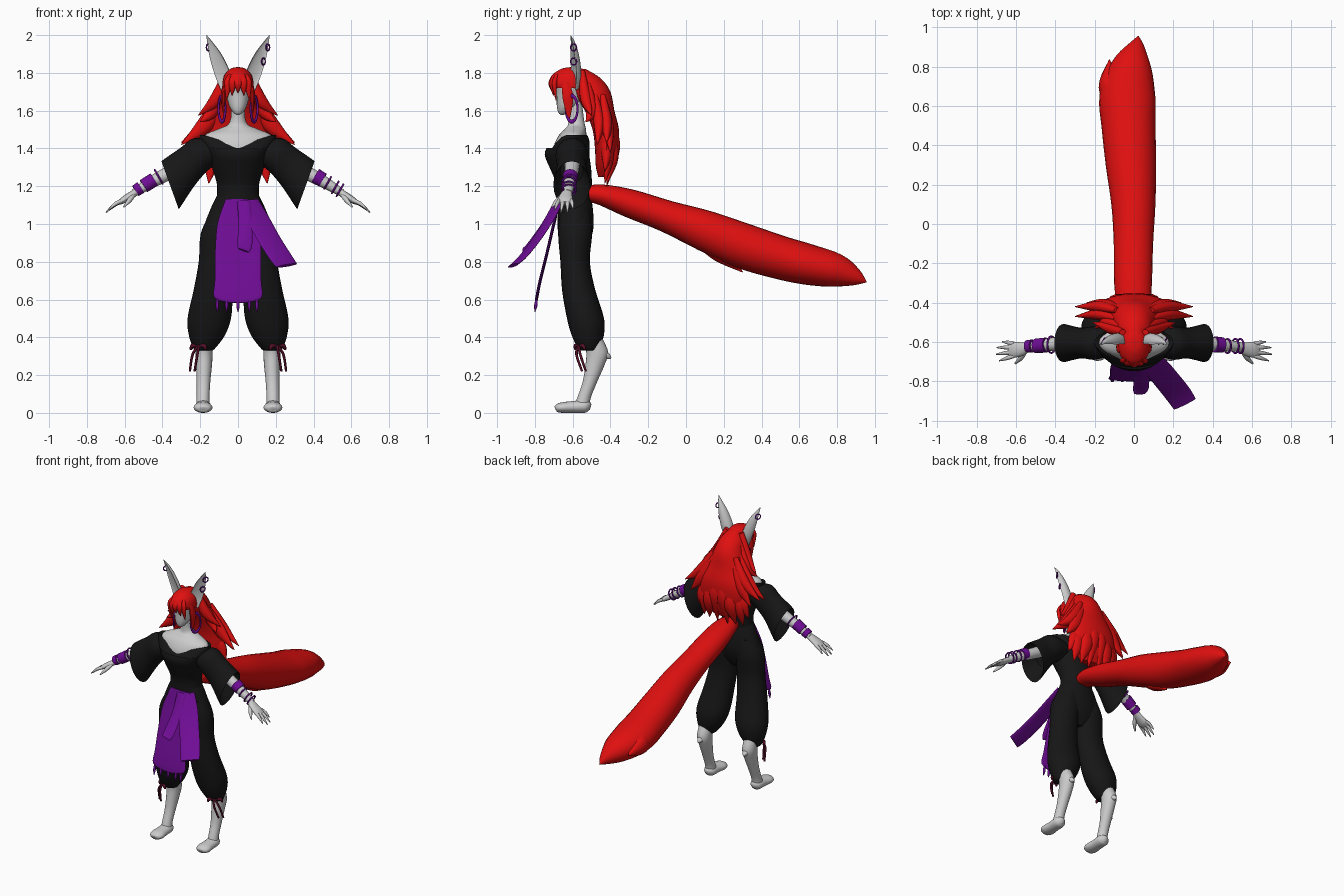
import bpy, bmesh, math
from mathutils import Vector


def material(name, rgb):
    m = bpy.data.materials.new(name)
    m.diffuse_color = (*rgb, 1)
    return m


RED = material("hair_red", (0.75, 0.005, 0.005))
PURPLE = material("cloth_purple", (0.16, 0.004, 0.30))
BLACK = material("cloth_black", (0.008, 0.008, 0.008))
WINE = material("cord_wine", (0.09, 0.005, 0.02))
UP = (0, 0, 1)


def spline(pts, steps):
    """Catmull-Rom through tuples of (x, y, z, radius a, radius b)."""
    out = []
    for i in range(len(pts) - 1):
        p = [pts[max(i - 1, 0)], pts[i], pts[i + 1], pts[min(i + 2, len(pts) - 1)]]
        for k in range(steps):
            t = k / steps
            out.append([0.5 * (2 * b + (c - a) * t + (2 * a - 5 * b + 4 * c - d) * t * t
                               + (3 * b - a - 3 * c + d) * t ** 3) for a, b, c, d in zip(*p)])
    return out + [list(pts[-1])]


def tube(name, pts, mat=None, segs=20, ref=(0, 1, 0), tan=None, steps=4, dent=1.0, mirror=False, edit=None):
    """Loft ellipses along a path; tan fixes the section plane, dent hollows one side."""
    rows = spline(pts, steps)
    for sx in ((1, -1) if mirror else (1,)):
        bm = bmesh.new()
        rings = []
        for i, r in enumerate(rows):
            c = Vector(r[:3])
            t = Vector(tan) if tan else Vector(rows[min(i + 1, len(rows) - 1)][:3]) - Vector(rows[max(i - 1, 0)][:3])
            t.normalize()
            side = t.cross(Vector(ref)).normalized()
            up = side.cross(t)
            ring = []
            for k in range(segs):
                a = 2 * math.pi * k / segs
                s = math.sin(a) * (dent if math.sin(a) < 0 else 1)
                v = c + side * math.cos(a) * max(r[3], .001) + up * s * max(r[4], .001)
                if edit:
                    v = edit(v)
                ring.append(bm.verts.new((v.x * sx, v.y, v.z)))
            rings.append(ring)
        for p, q in zip(rings, rings[1:]):
            for k in range(segs):
                bm.faces.new((p[k], p[k - 1], q[k - 1], q[k]))
        bm.faces.new(rings[0])
        bm.faces.new(rings[-1])
        bmesh.ops.recalc_face_normals(bm, faces=bm.faces)
        me = bpy.data.meshes.new(name)
        bm.to_mesh(me)
        bm.free()
        me.polygons.foreach_set("use_smooth", [True] * len(me.polygons))
        me.set_sharp_from_angle(angle=math.radians(55))
        if mat:
            me.materials.append(mat)
        suffix = ("_right" if sx > 0 else "_left") if mirror else ""
        bpy.context.collection.objects.link(bpy.data.objects.new(name + suffix, me))


def hoop(name, loc, r, minor, rot=(0, 0, 0), scale=(1, 1, 1)):
    bpy.ops.mesh.primitive_torus_add(location=loc, rotation=rot, major_radius=r, minor_radius=minor,
                                     major_segments=24, minor_segments=8)
    o = bpy.context.object
    o.name, o.scale = name, scale
    o.data.materials.append(PURPLE)
    bpy.ops.object.shade_smooth()


def lock(name, a, b, c, w, d, mirror=True, ref=(0, 1, 0)):
    tube(name, [(*a, w * .5, d * .5), (*b, w, d), (*c, .002, .002)], RED, 10, ref=ref, steps=5, mirror=mirror)


# Head, neck and bare shoulders
tube("head", [(0, -.655, 1.578, .008, .008), (0, -.648, 1.59, .025, .028), (0, -.63, 1.625, .047, .054),
              (0, -.61, 1.69, .062, .076), (0, -.61, 1.75, .065, .08), (0, -.6, 1.8, .03, .04)], tan=UP)
tube("neck_and_shoulders", [(0, -.61, 1.33, .13, .09), (0, -.61, 1.41, .165, .09), (0, -.6, 1.47, .175, .073),
                            (0, -.585, 1.505, .10, .055), (0, -.58, 1.54, .043, .042), (0, -.59, 1.66, .035, .037)],
     tan=UP, segs=28)

# Tall cupped ears
tube("ear", [(.06, -.6, 1.72, .035, .035), (.085, -.595, 1.8, .042, .04), (.12, -.6, 1.89, .033, .034),
             (.15, -.605, 1.96, .014, .018), (.167, -.612, 2.0, .001, .001)], dent=-.25, mirror=True,
     ref=(-.4, 1, 0))


# Tunic with a scooped neckline
def scoop(v):
    if v.z > 1.41 and v.y < -.6:
        v.z -= .055 * max(0, 1 - abs(v.x) / .18)
    return v


tube("tunic", [(0, -.59, 1.1, .118, .088), (0, -.59, 1.2, .11, .092), (0, -.61, 1.29, .135, .108),
               (0, -.63, 1.37, .155, .118), (0, -.615, 1.43, .19, .105), (0, -.603, 1.47, .2, .08),
               (0, -.603, 1.455, .17, .07)], BLACK, 32, tan=UP, edit=scoop)
tube("sleeve", [(.12, -.6, 1.385, .06, .07), (.2, -.605, 1.365, .095, .085), (.27, -.605, 1.30, .108, .078),
                (.355, -.605, 1.21, .134, .097), (.34, -.605, 1.225, .12, .085), (.27, -.605, 1.28, .07, .06)],
     BLACK, 24, tan=(.94, 0, -.34), mirror=True)

# Arms and hands
tube("arm", [(.2, -.6, 1.37, .045, .045), (.34, -.605, 1.285, .038, .038), (.45, -.615, 1.225, .032, .032),
             (.55, -.625, 1.165, .02, .022)], mirror=True, segs=16)
tube("palm", [(.535, -.625, 1.172, .019, .022), (.57, -.635, 1.15, .019, .034), (.61, -.64, 1.125, .017, .04),
              (.635, -.64, 1.11, .01, .033)], mirror=True, segs=16)
for i, (y0, x1, y1, z1) in enumerate([(-.67, .685, -.695, 1.075), (-.65, .7, -.662, 1.06),
                                      (-.627, .697, -.628, 1.062), (-.608, .67, -.598, 1.08)]):
    tube(f"finger_{i + 1}", [(.61, y0, 1.125, .011, .011), ((.61 + x1) / 2, (y0 + y1) / 2, (1.14 + z1) / 2, .01, .01),
                             (x1, y1, z1, .003, .003)], segs=8, mirror=True)
tube("thumb", [(.55, -.64, 1.16, .012, .012), (.575, -.68, 1.125, .013, .013), (.605, -.71, 1.09, .004, .004)],
     segs=8, mirror=True, ref=UP)

# Wrist cuffs and bangles
slope = math.radians(120)
tube("left_cuff", [(-.445, -.615, 1.235, .038, .038), (-.5, -.62, 1.2, .037, .037)], PURPLE)
tube("left_small_cuff", [(-.515, -.62, 1.193, .033, .033), (-.543, -.622, 1.175, .032, .032)], PURPLE)
tube("right_cuff", [(.41, -.612, 1.255, .041, .041), (.45, -.615, 1.232, .039, .039)], PURPLE)
for i, x in enumerate((.475, .515, .54)):
    hoop(f"right_bangle_{i + 1}", (x, -.62, 1.218 - .6 * (x - .475)), .036, .005, (0, slope, 0))
hoop("left_bangle", (-.42, -.613, 1.25), .042, .005, (0, -slope, 0))

# Hip and balloon trousers
tube("trouser_hips", [(0, -.59, 1.15, .112, .085), (0, -.585, 1.08, .145, .092), (0, -.585, .98, .18, .095),
                      (0, -.587, .9, .16, .075), (0, -.587, .84, .08, .04)], BLACK, 28, tan=UP)
tube("trouser_leg", [(.075, -.587, 1.06, .07, .08), (.097, -.587, .95, .1, .09), (.108, -.587, .8, .1, .078),
                     (.13, -.568, .65, .105, .088), (.152, -.532, .5, .115, .098), (.165, -.52, .41, .095, .085),
                     (.178, -.515, .345, .06, .058), (.18, -.51, .33, .045, .045)], BLACK, 24, tan=UP, mirror=True)

# Lower legs, hocks and feet
tube("shin", [(.18, -.495, .4, .045, .05), (.18, -.47, .32, .046, .058), (.18, -.483, .25, .042, .05),
              (.183, -.51, .16, .036, .038), (.185, -.54, .08, .034, .036), (.185, -.555, .02, .038, .04)],
     tan=UP, mirror=True)
tube("hock", [(.18, -.45, .315, .03, .03), (.18, -.415, .3, .018, .018), (.18, -.397, .29, .004, .004)],
     ref=UP, segs=12, mirror=True)
tube("foot", [(.185, -.505, .03, .012, .015), (.185, -.53, .035, .04, .034), (.185, -.6, .031, .044, .031),
              (.185, -.655, .028, .05, .028), (.185, -.685, .024, .035, .02), (.185, -.692, .022, .01, .008)],
     ref=UP, mirror=True)

# Ankle cords
for i, (x, y) in enumerate(((.255, -.53), (.23, -.55))):
    tube(f"ankle_cord_{i + 1}", [(.205, -.568, .36, .006, .006), (x - .015, y - .03, .31, .007, .007),
                                 (x, y, .22, .006, .006)], WINE, 8, mirror=True)
for i, s in enumerate((-1, 1)):
    tube(f"ankle_bow_{i + 1}", [(.21, -.566, .355, .004, .004), (.21 + .03 * s, -.565 + .02 * s, .355, .012, .01),
                                (.21 + .04 * s, -.56 + .025 * s, .335, .006, .006)], WINE, 8, mirror=True)

# Front sash: apron, long ribbon, knot flap, tassels
tube("sash_apron", [(.015, -.672, 1.13, .08, .012), (.01, -.7, 1.0, .118, .008), (0, -.735, .85, .121, .008),
                    (0, -.772, .7, .123, .008), (0, -.79, .61, .125, .008), (0, -.794, .583, .05, .006)], PURPLE)
tube("sash_ribbon", [(.06, -.675, 1.12, .055, .012), (.105, -.72, 1.03, .065, .009), (.165, -.79, .92, .066, .009),
                     (.225, -.865, .825, .066, .009), (.258, -.915, .78, .062, .008)], PURPLE, ref=(.3, -.9, .9))
tube("sash_flap", [(.03, -.685, 1.12, .035, .012), (.04, -.755, 1.0, .037, .009), (.035, -.835, .89, .04, .008),
                   (.028, -.862, .86, .03, .006)], PURPLE, 16)
for i, x in enumerate((-.11, -.06, 0, .06, .1)):
    tube(f"tassel_{i + 1}", [(x, -.79, .61, .004, .004), (x, -.795, .57, .009, .009), (x, -.8, .535, .002, .002)],
         PURPLE, 8)

# Hair cap, fringe and face locks
tube("hair_cap", [(0, -.6, 1.83, .01, .015), (0, -.603, 1.822, .04, .055), (0, -.608, 1.79, .071, .1),
                  (0, -.61, 1.75, .082, .113), (0, -.605, 1.72, .082, .105)], RED, 24, tan=UP)
for i, (x, z) in enumerate(((0, 1.695), (.028, 1.68), (.052, 1.655))):
    y = -.715 + 7 * x * x
    lock(f"fringe_{i + 1}", (x * .8, y + .015, 1.79), (x, y, 1.745), (x * 1.15, y + .008, z), .021, .014, i > 0)
lock("face_lock", (.07, -.64, 1.76), (.078, -.625, 1.67), (.07, -.62, 1.54), .013, .03)

# Mane: a lofted mass with pointed locks
tube("mane", [(0, -.57, 1.82, .03, .04), (0, -.54, 1.77, .075, .09), (0, -.5, 1.7, .1, .1),
              (0, -.457, 1.6, .135, .078), (0, -.425, 1.5, .17, .07), (0, -.42, 1.4, .175, .062),
              (0, -.428, 1.31, .14, .05), (0, -.435, 1.25, .09, .03)], RED, 28, tan=UP)
for i, (mid, tip, w) in enumerate((
        ((.115, -.53, 1.66), (.21, -.5, 1.575), .035), ((.135, -.5, 1.6), (.2, -.53, 1.54), .035),
        ((.17, -.46, 1.53), (.3, -.47, 1.42), .045), ((.17, -.42, 1.53), (.3, -.42, 1.43), .04),
        ((.15, -.41, 1.5), (.24, -.4, 1.38), .045), ((.15, -.42, 1.38), (.2, -.43, 1.28), .05),
        ((.13, -.41, 1.36), (.155, -.43, 1.215), .05), ((.08, -.385, 1.36), (.105, -.42, 1.21), .05),
        ((.03, -.378, 1.4), (.04, -.42, 1.2), .045))):
    lock(f"mane_lock_{i + 1}", (mid[0] * .5, mid[1] - .02, mid[2] + .15), mid, tip, w, .03)

# Ear rings and hoop earrings
for i, (x, z) in enumerate(((.158, 1.935), (.135, 1.86), (-.158, 1.935))):
    hoop(f"ear_ring_{i + 1}", (x, -.595, z), .018, .004, (math.radians(90), 0, math.radians(60)))
for s in (-1, 1):
    hoop("hoop_earring", (s * .085, -.605, 1.61), .036, .006,
         (math.radians(90), 0, math.radians(60 * s)), (1, 1.9, 1))

# Tail with split tip
tube("tail", [(0, -.54, 1.16, .05, .04), (0, -.45, 1.155, .08, .055), (-.005, -.3, 1.11, .096, .075),
              (-.003, -.1, 1.04, .1, .085), (-.003, .1, .965, .112, .108), (-.015, .3, .885, .128, .12),
              (-.028, .5, .822, .137, .115), (-.033, .65, .785, .142, .108), (-.012, .8, .753, .105, .088),
              (.012, .9, .717, .045, .045), (.022, .955, .692, .002, .002)], RED, 24, ref=UP)
lock("tail_side_tip", (-.09, .55, .79), (-.12, .7, .775), (-.125, .835, .75), .06, .07, False, UP)
lock("tail_under_tip", (-.03, .05, .92), (-.03, .18, .845), (-.03, .3, .745), .06, .05, False, UP)
